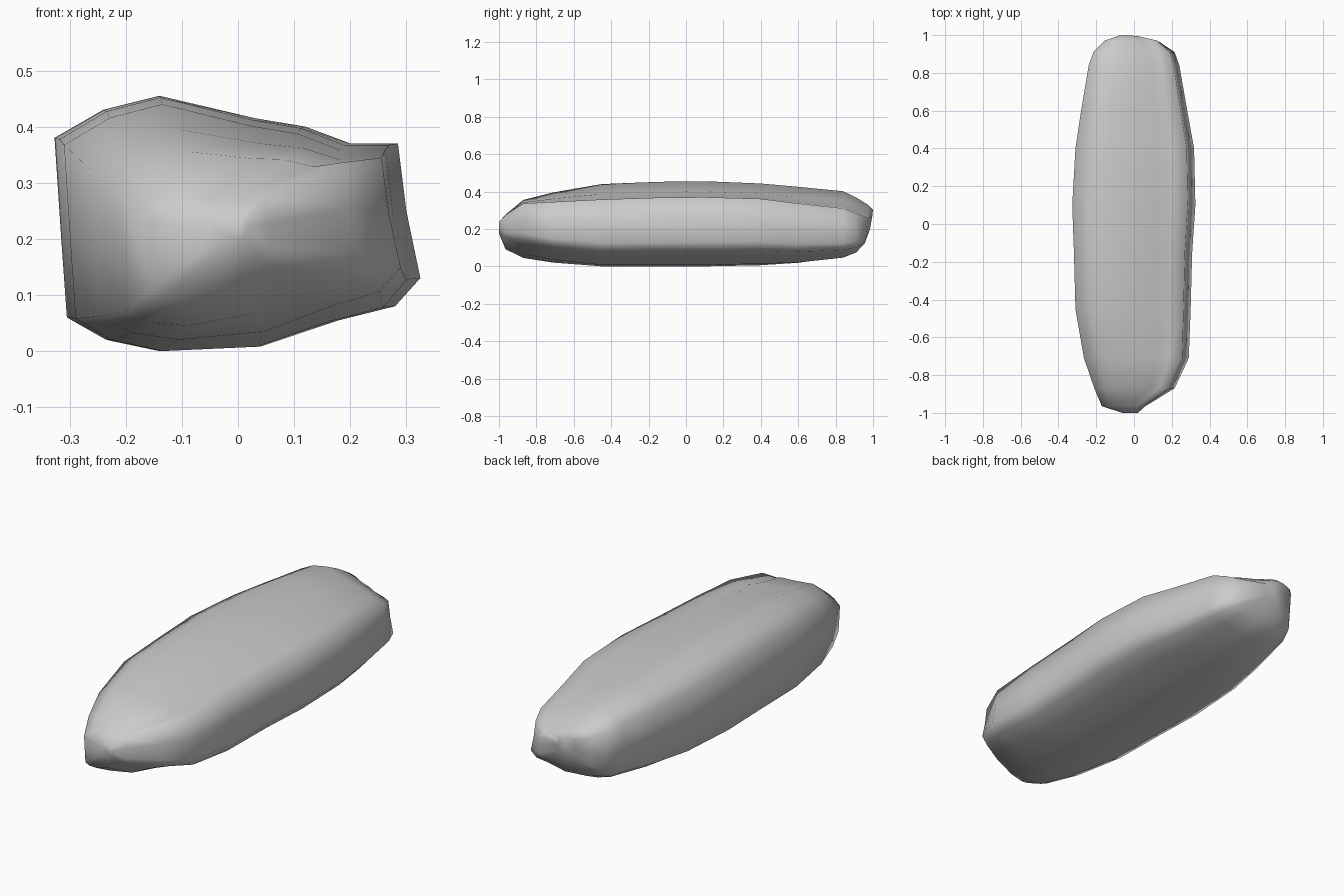
import bpy, bmesh

# Boulder cross-section at mid length, (x, z), clockwise from upper left
PROFILE = [(-0.327, 0.38), (-0.24, 0.43), (-0.14, 0.455), (0.03, 0.415), (0.12, 0.40),
           (0.20, 0.37), (0.285, 0.37), (0.30, 0.25), (0.325, 0.13), (0.28, 0.08),
           (0.18, 0.055), (0.04, 0.008), (-0.14, 0.0), (-0.235, 0.02),
           (-0.305, 0.06), (-0.315, 0.2)]

# Stations along the length: y, x min, x max, z min, z max, sideways tilt
STATIONS = [(-1.00, -0.06, 0.02, 0.18, 0.24, 0.02), (-0.965, -0.17, 0.06, 0.10, 0.285, 0.05),
            (-0.87, -0.21, 0.215, 0.055, 0.365, 0.06), (-0.71, -0.265, 0.29, 0.025, 0.40, 0.03),
            (-0.45, -0.31, 0.30, 0.0, 0.44, 0), (-0.15, -0.318, 0.308, 0.0, 0.452, 0),
            (0.10, -0.327, 0.325, 0.0, 0.455, 0), (0.40, -0.31, 0.318, 0.006, 0.443, 0),
            (0.60, -0.28, 0.282, 0.016, 0.422, -0.02), (0.84, -0.24, 0.24, 0.045, 0.395, -0.04),
            (0.91, -0.215, 0.215, 0.075, 0.36, -0.05), (0.965, -0.155, 0.14, 0.125, 0.32, -0.05),
            (0.99, -0.08, 0.02, 0.19, 0.30, -0.02)]


def add_ring(bm, y, x0, x1, z0, z1, tilt):
    ring = []
    for px, pz in PROFILE:
        u, v = (px + 0.327) / 0.652, pz / 0.455
        # the back end leans outward towards its top
        lean = 0.02 * (v - 0.5) if y > 0.95 else 0.0
        z = z0 + v * (z1 - z0) + tilt * (u - 0.45)
        ring.append(bm.verts.new((x0 + u * (x1 - x0), y + lean, z)))
    return ring


# Body lofted through the stations, with both ends closed
bm = bmesh.new()
rings = [add_ring(bm, *s) for s in STATIONS]
n = len(PROFILE)
for a, b in zip(rings, rings[1:]):
    for i in range(n):
        j = (i + 1) % n
        bm.faces.new((a[i], a[j], b[j], b[i]))
bm.faces.new(rings[0])
bm.faces.new(rings[-1])
bmesh.ops.recalc_face_normals(bm, faces=bm.faces[:])
for f in bm.faces:
    f.smooth = True

mesh = bpy.data.meshes.new("long_boulder")
bm.to_mesh(mesh)
bm.free()
boulder = bpy.data.objects.new("long_boulder", mesh)
bpy.context.collection.objects.link(boulder)
